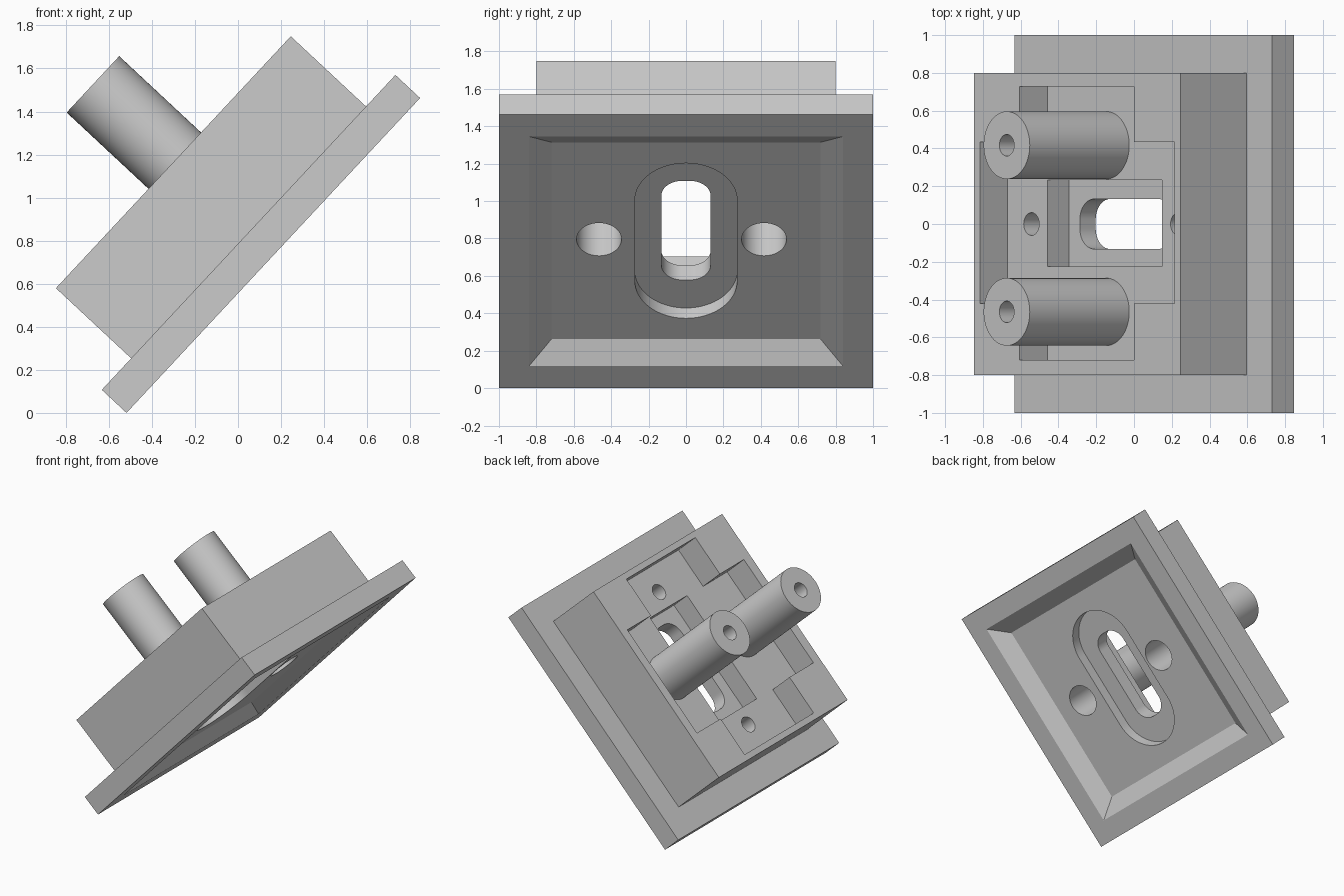
import bpy, bmesh, math
from mathutils import Matrix

if "Cube" in bpy.data.objects:
    bpy.data.objects.remove(bpy.data.objects["Cube"])

TILT = math.radians(47)
grey = bpy.data.materials.new("light_grey")
grey.diffuse_color = (0.6, 0.6, 0.6, 1)
grey.use_nodes = True
grey.node_tree.nodes["Principled BSDF"].inputs["Base Color"].default_value = grey.diffuse_color


def rounded(u, y, hu, hy, r=0.0, seg=16):
    """Rounded rectangle outline centred on (u, y) with half sizes hu, hy."""
    if r == 0:
        return [(u + hu, y + hy), (u - hu, y + hy), (u - hu, y - hy), (u + hu, y - hy)]
    pts = []
    for k, (su, sy) in enumerate([(1, 1), (-1, 1), (-1, -1), (1, -1)]):
        for i in range(seg + 1):
            a = math.pi / 2 * (k + i / seg)
            pts.append((u + su * (hu - r) + r * math.cos(a),
                        y + sy * (hy - r) + r * math.sin(a)))
    return pts


def circle(u, y, r, seg=64):
    return [(u + r * math.cos(2 * math.pi * i / seg),
             y + r * math.sin(2 * math.pi * i / seg)) for i in range(seg)]


def prism(name, low, n0, n1, high=None):
    """Solid between outline low at height n0 and outline high at height n1."""
    bm = bmesh.new()
    a = [bm.verts.new((u, y, n0)) for u, y in low]
    b = [bm.verts.new((u, y, n1)) for u, y in (high or low)]
    bm.faces.new(a[::-1])
    bm.faces.new(b)
    for i in range(len(a)):
        j = (i + 1) % len(a)
        bm.faces.new((a[i], a[j], b[j], b[i]))
    bmesh.ops.remove_doubles(bm, verts=bm.verts, dist=1e-5)
    bmesh.ops.recalc_face_normals(bm, faces=bm.faces)
    me = bpy.data.meshes.new(name)
    bm.to_mesh(me)
    bm.free()
    me.materials.append(grey)
    ob = bpy.data.objects.new(name, me)
    bpy.context.collection.objects.link(ob)
    return ob


def combine(target, tool, op="DIFFERENCE"):
    """Apply a boolean and remove the tool."""
    mod = target.modifiers.new("cut", "BOOLEAN")
    mod.object, mod.operation, mod.solver = tool, op, "EXACT"
    bpy.context.view_layer.objects.active = target
    bpy.ops.object.modifier_apply(modifier=mod.name)
    bpy.data.objects.remove(tool)


def cut(target, *args):
    combine(target, prism("cutter", *args))


# Wall plate with the raised block on it
body = prism("mount_body", rounded(1, 0, 1, 1), 0, 0.157)
combine(body, prism("block", rounded(1, 0, 0.8, 0.8), 0.1, 0.635), "UNION")

# Underside: bevelled recess, long round-ended recess, through slot
k = 0.01 * 0.12 / 0.083
cut(body, rounded(1, 0, 0.84 + k, 0.84 + k), -0.01, 0.083, rounded(1, 0, 0.72, 0.72))
cut(body, rounded(1, 0, 0.567, 0.274, 0.274), 0.05, 0.164)
cut(body, rounded(1, 0, 0.362, 0.132, 0.11), 0.1, 0.4)

# Upper side: cross-shaped pocket and the deeper central pocket
cut(body, rounded(0.997, 0.004, 0.444, 0.724), 0.435, 0.8)
cut(body, rounded(1, 0.006, 0.755, 0.428), 0.435, 0.8)
cut(body, rounded(1, 0.004, 0.444, 0.23), 0.279, 0.6)

# Blind screw holes in the pocket floor
for u in (0.43, 1.57):
    cut(body, circle(u, 0, 0.06), 0.25, 0.5)

# Hollow posts, bored wide from below and narrow at the tip
parts = [body]
for name, y in (("post_back", 0.417), ("post_front", -0.465)):
    post = prism(name, circle(1.01, y, 0.179), 0.43, 1.155)
    cut(post, circle(1.01, y, 0.057), 0.3, 1.3)
    cut(post, circle(1.01, y, 0.12), 0.3, 0.95)
    cut(body, circle(1.01, y, 0.12), -0.1, 0.6)
    parts.append(post)

# Tilt everything onto its lower edge
place = Matrix.Translation((-0.518, 0, 0)) @ Matrix.Rotation(-TILT, 4, "Y")
bpy.ops.object.select_all(action="DESELECT")
for ob in parts:
    ob.data.transform(place)
    ob.select_set(True)
bpy.context.view_layer.objects.active = body
bpy.ops.object.shade_smooth_by_angle(angle=math.radians(30))
